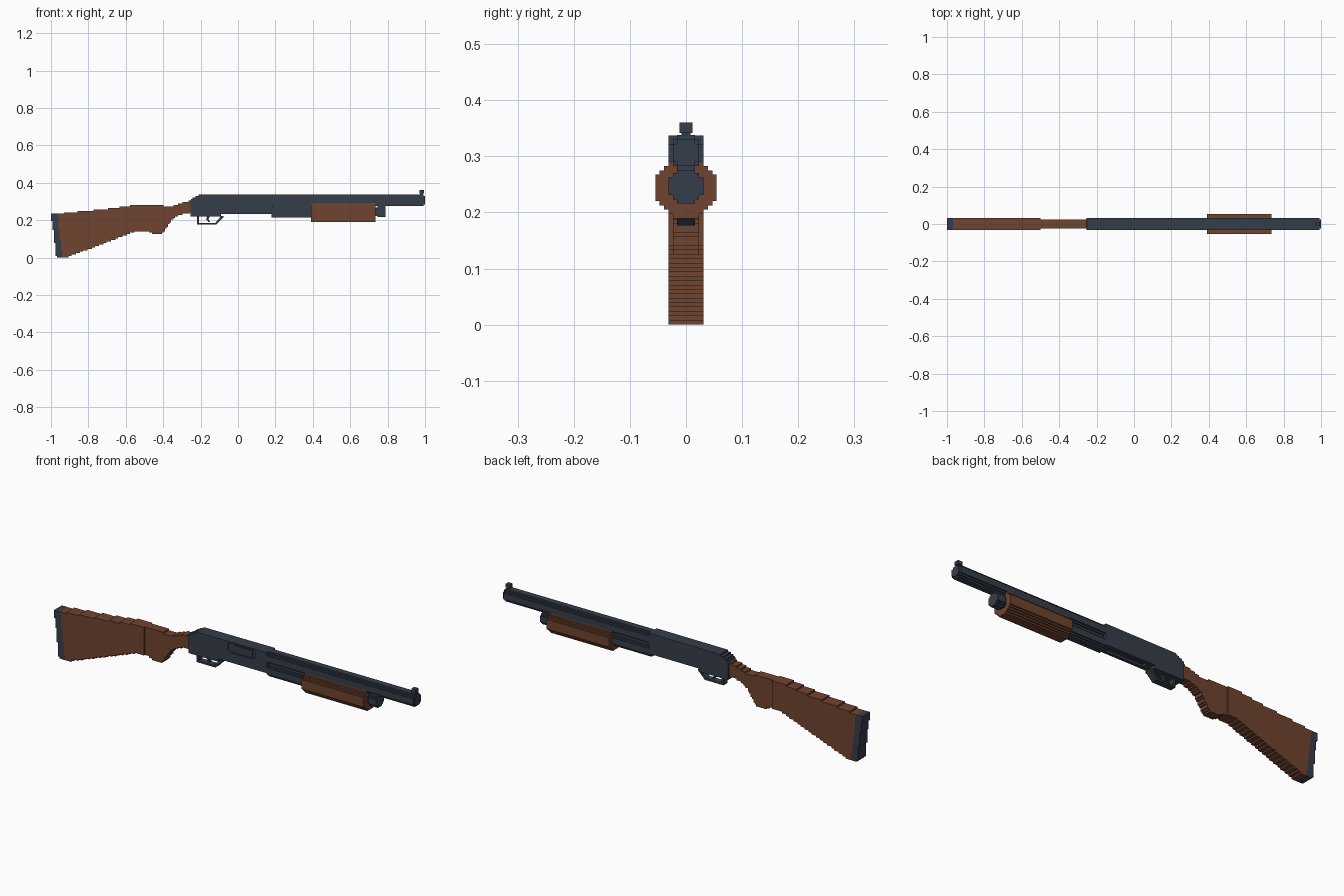
import bpy, bmesh, math

if "Cube" in bpy.data.objects:
    bpy.data.objects.remove(bpy.data.objects["Cube"])

V = 1 / 128  # step size of the blocky surface


def material(name, rgb):
    m = bpy.data.materials.new(name)
    m.diffuse_color = (*rgb, 1)
    m.use_nodes = True
    m.node_tree.nodes["Principled BSDF"].inputs["Base Color"].default_value = m.diffuse_color
    return m


METAL = material("dark_blue_steel", (0.037, 0.047, 0.067))
WOOD = material("brown_wood", (0.160, 0.056, 0.029))


def prism(name, outline, offset, mat):
    """Extrude a closed 3D outline along an offset vector."""
    bm = bmesh.new()
    face = bm.faces.new([bm.verts.new(p) for p in outline])
    res = bmesh.ops.extrude_face_region(bm, geom=[face])
    bmesh.ops.translate(bm, vec=offset,
                        verts=[g for g in res["geom"] if isinstance(g, bmesh.types.BMVert)])
    bmesh.ops.recalc_face_normals(bm, faces=bm.faces)
    me = bpy.data.meshes.new(name)
    bm.to_mesh(me)
    bm.free()
    me.materials.append(mat)
    ob = bpy.data.objects.new(name, me)
    bpy.context.collection.objects.link(ob)
    return ob


def side_plate(name, xz, w, mat):
    """Side profile extruded to half width w."""
    return prism(name, [(x, -w, z) for x, z in xz], (0, 2 * w, 0), mat)


def box(name, x0, x1, w, z0, z1, mat):
    return side_plate(name, [(x0, z0), (x1, z0), (x1, z1), (x0, z1)], w, mat)


def lerp(line, x):
    for (xa, za), (xb, zb) in zip(line, line[1:]):
        if x <= xb:
            return za + (zb - za) * max(0, x - xa) / (xb - xa)
    return line[-1][1]


def stairs(line, x0, x1):
    """Turn a sloping line into steps of one block."""
    pts = []
    for i in range(round(x0 / V), round(x1 / V)):
        z = round(lerp(line, (i + 0.5) * V) / V) * V
        if pts and abs(pts[-1][1] - z) < 1e-6:
            pts[-1] = ((i + 1) * V, z)
        else:
            pts += [(i * V, z), ((i + 1) * V, z)]
    return pts


def stepped(name, top, bottom, x0, x1, w, mat):
    return side_plate(name, stairs(bottom, x0, x1) + stairs(top, x0, x1)[::-1], w, mat)


def stepped_tube(name, rows, x0, x1, zc, mat):
    """Blocky cylinder along x; rows are half widths from the middle up."""
    q = [(w * V, (i + k) * V) for i, w in enumerate(rows) for k in (0, 1)]
    q = [p for i, p in enumerate(q) if p not in q[:i]]
    right = [(y, -z) for y, z in q[:0:-1]] + q[1:]
    ring = right + [(-y, z) for y, z in right[::-1]]
    return prism(name, [(x0, y, zc + z) for y, z in ring], (x1 - x0, 0, 0), mat)


def carve(target, cutter):
    mod = target.modifiers.new("cut", "BOOLEAN")
    mod.object = cutter
    mod.operation = "DIFFERENCE"
    mod.solver = "EXACT"
    bpy.context.view_layer.objects.active = target
    bpy.ops.object.modifier_apply(modifier="cut")
    bpy.data.objects.remove(cutter)


R4, R3 = [4, 4, 3, 2], [3, 3, 2]
BARREL_Z, TUBE_Z = 0.3065, 0.245

# stock: wide butt and narrower grip, with the slanted pad behind
wood_top = [(-0.97, 0.234), (-0.9, 0.242), (-0.69, 0.262), (-0.54, 0.282), (-0.46, 0.279),
            (-0.39, 0.277), (-0.36, 0.27), (-0.31, 0.289), (-0.25, 0.304)]
joint = [(-0.967, 0.234), (-0.938, 0.0)]
wood_low = joint + [(-0.92, 0.0), (-0.55, 0.138), (-0.48, 0.137), (-0.45, 0.125),
                    (-0.405, 0.125), (-0.39, 0.15), (-0.355, 0.2), (-0.32, 0.225), (-0.25, 0.24)]
stepped("stock_butt", wood_top, wood_low, -0.969, -0.5, 4 * V, WOOD)
stepped("stock_grip", wood_top, wood_low, -0.5, -0.242, 3 * V, WOOD)
stepped("butt_pad", [(-1, 0.236), (-0.969, 0.236), (-0.967, 0.234)] + joint[1:],
        [(-1, 0.215), (-0.992, 0.18), (-0.972, 0.0), (-0.93, 0.0)], -1, -0.938, 4 * V, METAL)

# receiver with ejection port on the front side and loading port below
receiver = side_plate(
    "receiver",
    [(-0.254, 0.219), (-0.09, 0.219), (-0.09, 0.234), (0.184, 0.234), (0.184, 0.3375)]
    + stairs([(-0.254, 0.31), (-0.2, 0.336)], -0.25, -0.2)[::-1] + [(-0.254, 0.304)],
    4 * V, METAL)
port = [(-0.035, 0.296), (-0.02, 0.284), (0.105, 0.284), (0.12, 0.296),
        (0.12, 0.32), (0.105, 0.33), (-0.035, 0.33)]
carve(receiver, prism("port_cutter", [(x, -0.05, z) for x, z in port],
                      (0, 0.05 - 3 * V, 0), METAL))
carve(receiver, box("loading_cutter", -0.06, 0.15, 2 * V, 0.2, 0.245, METAL))
prism("bolt", [(x, -0.027, z) for x, z in
               [(0.0, 0.29), (0.1, 0.29), (0.1, 0.322), (0.0, 0.322)]], (0, 0.01, 0), METAL)

# trigger guard and trigger
side_plate("trigger_guard",
           [(-0.219, 0.222), (-0.219, 0.177), (-0.115, 0.177), (-0.078, 0.215), (-0.078, 0.222),
            (-0.09, 0.222), (-0.121, 0.186), (-0.209, 0.186), (-0.209, 0.222)], 2 * V, METAL)
side_plate("trigger", [(-0.165, 0.222), (-0.17, 0.205), (-0.158, 0.19), (-0.15, 0.19),
                       (-0.158, 0.207), (-0.15, 0.222)], 0.006, METAL)

# barrel, muzzle tip and bead sight
stepped_tube("barrel", R4, 0.18, 0.992, BARREL_Z, METAL)
stepped_tube("muzzle_tip", R3, 0.99, 1.0, BARREL_Z, METAL)
box("sight_post", 0.974, 0.99, V, 0.335, 0.348, METAL)
box("sight_head", 0.97, 0.994, 1.5 * V, 0.342, 0.36, METAL)

# magazine tube, end cap and sliding fore-end
stepped_tube("magazine_tube", R4, 0.18, 0.40, TUBE_Z, METAL)
stepped_tube("magazine_neck", R3, 0.40, 0.75, TUBE_Z, METAL)
stepped_tube("magazine_cap", R4, 0.745, 0.788, TUBE_Z + 0.002, METAL)
stepped_tube("pump_handle", [7, 7, 7, 6, 5, 4, 3], 0.39, 0.735, TUBE_Z - 0.001, WOOD)
